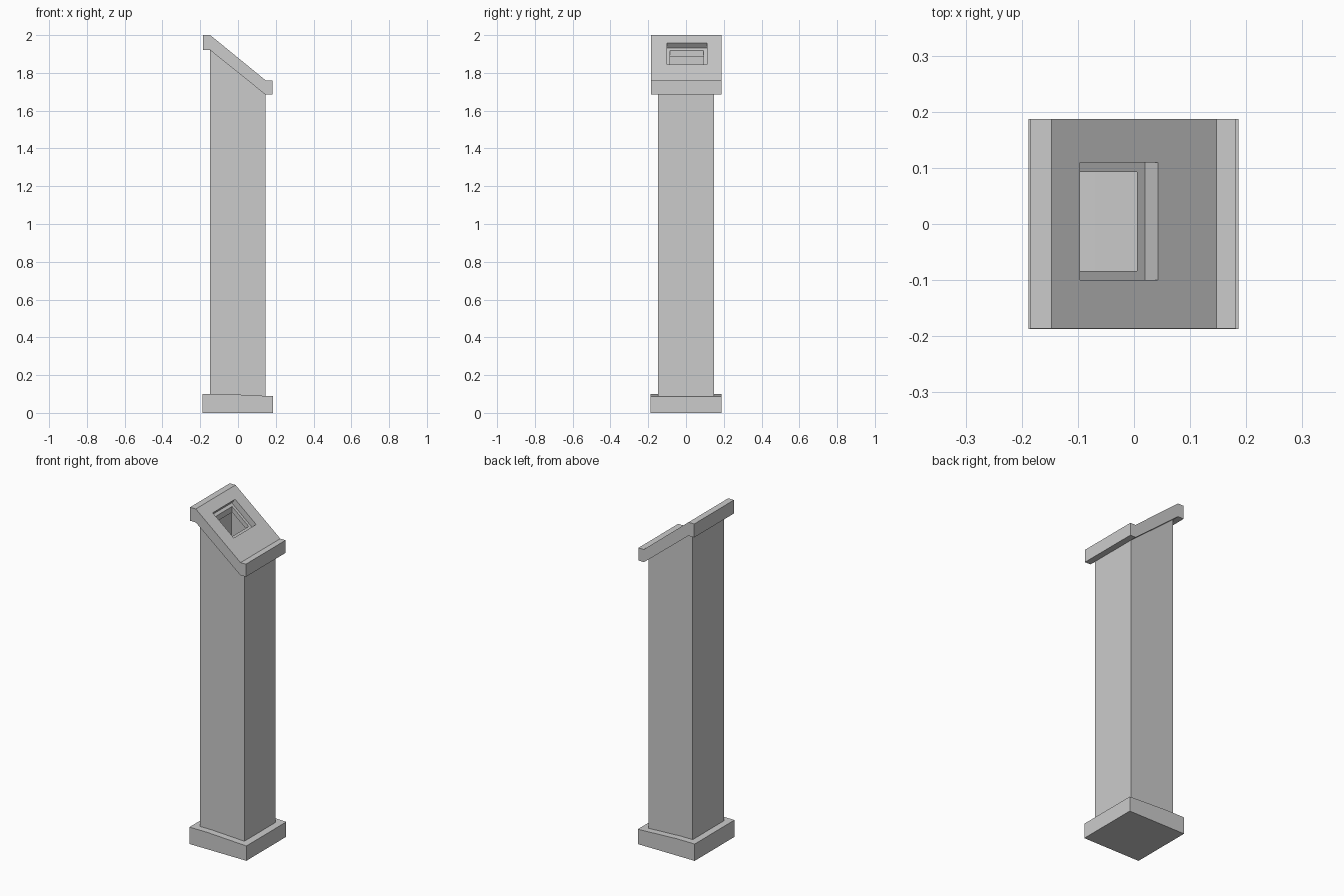
import bpy
import bmesh

if "Cube" in bpy.data.objects:
    bpy.data.objects.remove(bpy.data.objects["Cube"], do_unlink=True)

stone = bpy.data.materials.new("plain_grey")
stone.use_nodes = True
grey = (0.6, 0.6, 0.6, 1)
stone.diffuse_color = grey
stone.node_tree.nodes["Principled BSDF"].inputs["Base Color"].default_value = grey


def prism(name, profile, y0, y1, open_top=False):
    """Extrude an xz profile along y; open_top removes the upward faces."""
    bm = bmesh.new()
    face = bm.faces.new([bm.verts.new((x, y0, z)) for x, z in profile])
    grown = bmesh.ops.extrude_face_region(bm, geom=[face], use_keep_orig=True)
    for v in grown["geom"]:
        if isinstance(v, bmesh.types.BMVert):
            v.co.y = y1
    bmesh.ops.recalc_face_normals(bm, faces=bm.faces)
    if open_top:
        top = [f for f in bm.faces if f.normal.z > 0.5]
        bmesh.ops.delete(bm, geom=top, context="FACES")
    mesh = bpy.data.meshes.new(name)
    bm.to_mesh(mesh)
    bm.free()
    mesh.materials.append(stone)
    obj = bpy.data.objects.new(name, mesh)
    bpy.context.collection.objects.link(obj)
    return obj


def cut(target, cutter):
    """Subtract the cutter, then throw it away."""
    mod = target.modifiers.new("cut", "BOOLEAN")
    mod.operation = "DIFFERENCE"
    mod.solver = "EXACT"
    mod.object = cutter
    bpy.context.view_layer.objects.active = target
    bpy.ops.object.modifier_apply(modifier=mod.name)
    bpy.data.objects.remove(cutter, do_unlink=True)


# Plinth, its top falling slightly to one side
prism("base", [(-0.188, 0), (0.186, 0), (0.186, 0.088), (-0.07, 0.1), (-0.188, 0.1)],
      -0.187, 0.187)

# Hollow square shaft with a slanted open top
prism("column", [(-0.147, 0.05), (0.145, 0.05), (0.145, 1.685), (-0.147, 1.92)],
      -0.147, 0.147, open_top=True)

# Slanted cap with a flat lip at each end
cap = prism("cap", [(-0.185, 1.92), (-0.147, 1.92), (0.145, 1.685), (0.182, 1.685),
                    (0.182, 1.76), (0.147, 1.76), (-0.147, 2), (-0.185, 2)],
            -0.186, 0.187)

# Shallow recess square to the slope, then an opening down into the shaft
cut(cap, prism("recess_cutter", [(0.064, 1.872), (0.02, 1.818),
                                 (-0.118, 1.931), (-0.074, 1.985)], -0.1, 0.11))
cut(cap, prism("opening_cutter", [(-0.104, 1.6), (0.005, 1.6),
                                  (0.005, 1.9), (-0.104, 1.924)], -0.084, 0.093))
